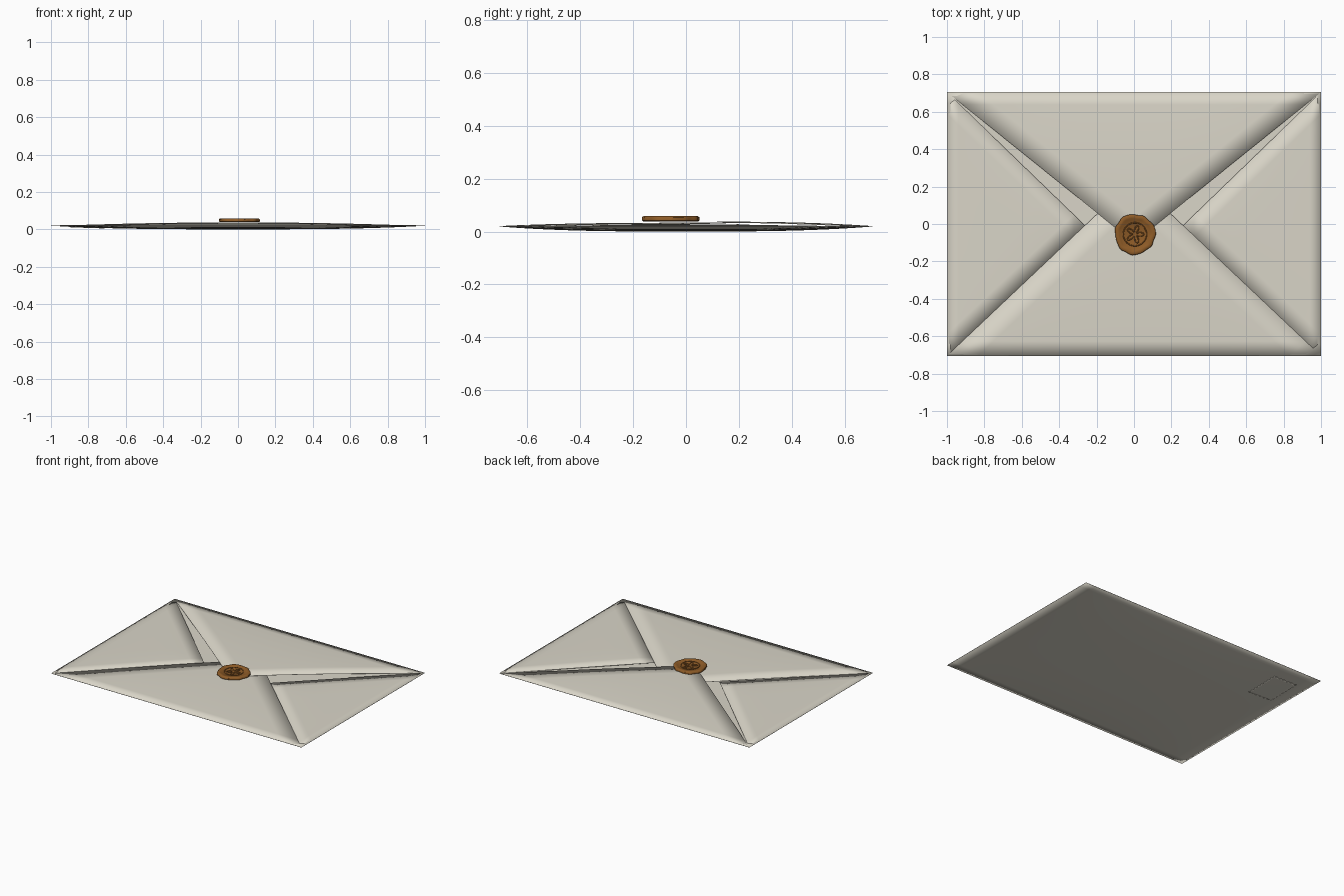
import bpy, bmesh, math
from mathutils import Vector

cube = bpy.data.objects.get("Cube")
if cube:
    bpy.data.objects.remove(cube, do_unlink=True)

HX, HY, RIM = 1.0, 0.705, 0.02


def material(name, color):
    m = bpy.data.materials.new(name)
    m.use_nodes = True
    m.diffuse_color = (*color, 1)
    m.node_tree.nodes["Principled BSDF"].inputs["Base Color"].default_value = (*color, 1)
    return m


paper = material("cream paper", (0.70, 0.67, 0.58))
wax = material("brown wax", (0.27, 0.105, 0.02))


def finish(name, bm, mat, thickness=0, sharp=False):
    bmesh.ops.recalc_face_normals(bm, faces=bm.faces)
    me = bpy.data.meshes.new(name)
    bm.to_mesh(me)
    bm.free()
    me.materials.append(mat)
    ob = bpy.data.objects.new(name, me)
    bpy.context.collection.objects.link(ob)
    if thickness:
        mod = ob.modifiers.new("sheet thickness", "SOLIDIFY")
        mod.thickness, mod.offset = thickness, 0
    if sharp:
        bpy.ops.object.select_all(action="DESELECT")
        ob.select_set(True)
        bpy.context.view_layer.objects.active = ob
        bpy.ops.object.shade_smooth_by_angle(angle=math.radians(50))
    else:
        me.polygons.foreach_set("use_smooth", [True] * len(me.polygons))
    return ob


def puff(x, y):
    """Pillow shape: nothing at the rim, full in the middle."""
    fx = 1 - min(abs(x) / HX, 1) ** 3
    fy = 1 - min(abs(y) / HY, 1) ** 3
    return fx * fy


def back_z(x, y):
    return RIM - 0.019 * puff(x, y)


def flap(name, a, b, apex, low, high, n=12):
    """Triangle folded along a-b, its free edges dipping from high to low."""
    a, b, apex = Vector(a), Vector(b), Vector(apex)
    bm = bmesh.new()
    rows = []
    for i in range(n + 1):
        row = []
        for j in range(n + 1 - i):
            k = n - i - j
            p = (a * k + b * j + apex * i) / n
            dip = min(1, min(j, k) / 1.5)
            z = RIM + puff(p.x, p.y) * (low + (high - low) * dip)
            row.append(bm.verts.new((p.x, p.y, z)))
        rows.append(row)
    for r0, r1 in zip(rows, rows[1:]):
        for j in range(len(r1)):
            bm.faces.new((r0[j], r0[j + 1], r1[j]))
            if j + 1 < len(r1):
                bm.faces.new((r0[j + 1], r1[j + 1], r1[j]))
    return finish(name, bm, paper, 0.0015)


def sheet(name, cx, cy, hx, hy, nx, ny, drop, thickness, notch=0):
    """Grid draped on the back; notch pulls in every other border point."""
    bm = bmesh.new()
    grid = []
    for i in range(nx + 1):
        col = []
        for j in range(ny + 1):
            u, v = 2 * i / nx - 1, 2 * j / ny - 1
            sx = hx - notch * (abs(u) == 1 and j % 2)
            sy = hy - notch * (abs(v) == 1 and i % 2)
            x, y = cx + u * sx, cy + v * sy
            col.append(bm.verts.new((x, y, back_z(x, y) - drop)))
        grid.append(col)
    for c0, c1 in zip(grid, grid[1:]):
        for j in range(ny):
            bm.faces.new((c0[j], c1[j], c1[j + 1], c0[j + 1]))
    return finish(name, bm, paper, thickness, sharp=notch > 0)


# Envelope body and postage stamp on the underside
sheet("back_panel", 0, 0, HX, HY, 24, 24, 0, 0.002)
sheet("stamp", -0.81, 0.44, 0.095, 0.13, 12, 16, 0.0025, 0.003, notch=0.008)

# Folded flaps, from the lowest layer up
for side, s in (("left", 1), ("right", -1)):
    flap(side + "_flap", (s * HX, HY), (s * HX, -HY), (s * 0.26, -0.01), 0.002, 0.008)
flap("bottom_flap", (-HX, -HY), (HX, -HY), (0, 0.24), 0.0085, 0.012)
flap("top_flap", (-HX, HY), (HX, HY), (0, -0.1), 0.0145, 0.017)

# Wax seal: wobbly disc with rounded edges
CX, CY, SEGS = 0.005, -0.055, 64


def wobble(t):
    return 0.108 + 0.003 * math.sin(3 * t + 1) + 0.002 * math.sin(7 * t) + 0.0015 * math.sin(11 * t + 2)


bm = bmesh.new()
rings = []
for inset, z in ((0.006, 0.038), (0, 0.042), (0, 0.053), (0.006, 0.058), (0.022, 0.058), (0.027, 0.054)):
    ring = []
    for i in range(SEGS):
        t = math.tau * i / SEGS
        r = wobble(t) - inset
        ring.append(bm.verts.new((CX + r * math.cos(t), CY + r * math.sin(t), z)))
    rings.append(ring)
for r0, r1 in zip(rings, rings[1:]):
    for i in range(SEGS):
        k = (i + 1) % SEGS
        bm.faces.new((r0[i], r0[k], r1[k], r1[i]))
bm.faces.new(rings[0][::-1])
bm.faces.new(rings[-1])
finish("wax_seal", bm, wax, sharp=True)

# Pressed ornament: raised ring with a petal rosette
cu = bpy.data.curves.new("seal_ornament", "CURVE")
cu.dimensions, cu.bevel_depth, cu.bevel_resolution = "3D", 0.003, 1
for radius in (lambda t: 0.062, lambda t: 0.03 + 0.018 * math.cos(5 * t)):
    sp = cu.splines.new("POLY")
    sp.points.add(SEGS - 1)
    sp.use_cyclic_u = True
    for i, p in enumerate(sp.points):
        t = math.tau * i / SEGS
        p.co = (CX + radius(t) * math.cos(t), CY + radius(t) * math.sin(t), 0.055, 1)
cu.materials.append(wax)
bpy.context.collection.objects.link(bpy.data.objects.new("seal_ornament", cu))
